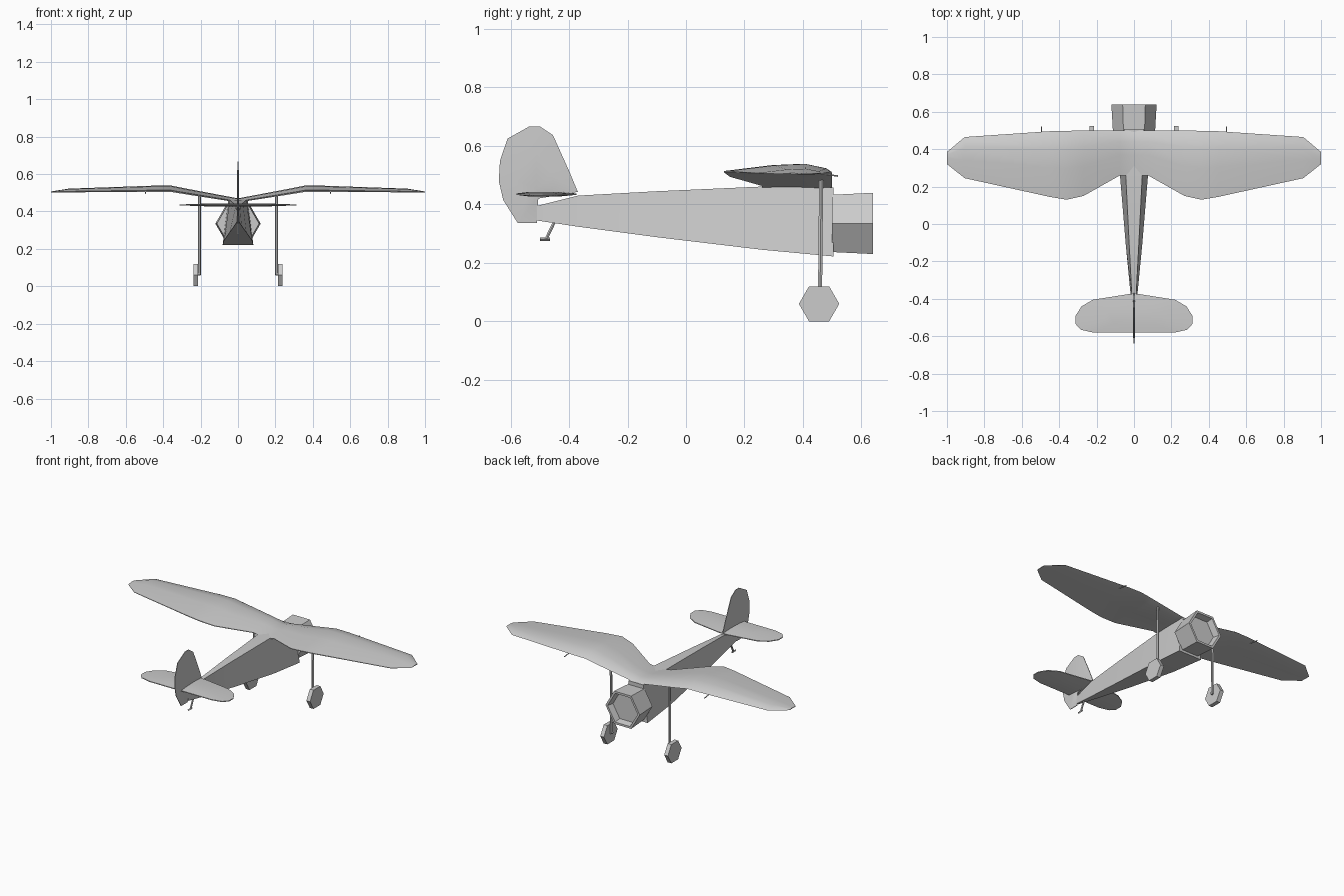
import bpy, bmesh
from math import cos, sin, pi, radians
from mathutils import Vector

cube = bpy.data.objects.get("Cube")
if cube:
    bpy.data.objects.remove(cube, do_unlink=True)

grey = bpy.data.materials.new("light_grey")
grey.use_nodes = True
GREY = (0.6, 0.6, 0.6, 1)
grey.diffuse_color = GREY
grey.node_tree.nodes["Principled BSDF"].inputs["Base Color"].default_value = GREY


def loft(name, rings, smooth=None):
    """Skin a series of equal-length rings and cap both ends."""
    bm = bmesh.new()
    rows = [[bm.verts.new(p) for p in ring] for ring in rings]
    n = len(rows[0])
    for a, b in zip(rows, rows[1:]):
        for i in range(n):
            j = (i + 1) % n
            bm.faces.new((a[i], a[j], b[j], b[i]))
    bm.faces.new(rows[0])
    bm.faces.new(rows[-1])
    bmesh.ops.recalc_face_normals(bm, faces=bm.faces)
    mesh = bpy.data.meshes.new(name)
    bm.to_mesh(mesh)
    bm.free()
    mesh.materials.append(grey)
    obj = bpy.data.objects.new(name, mesh)
    bpy.context.collection.objects.link(obj)
    if smooth:
        bpy.ops.object.select_all(action='DESELECT')
        obj.select_set(True)
        bpy.context.view_layer.objects.active = obj
        bpy.ops.object.shade_smooth_by_angle(angle=radians(smooth))
    return obj


def rod(name, start, end, radius, sides=6):
    """Straight bar between two points."""
    start, end = Vector(start), Vector(end)
    turn = (end - start).to_track_quat('Z', 'Y')
    ring = [turn @ Vector((radius * cos(2 * pi * i / sides), radius * sin(2 * pi * i / sides), 0))
            for i in range(sides)]
    return loft(name, [[start + p for p in ring], [end + p for p in ring]])


def plate(name, outline, centre, thickness, place):
    """Flat surface, thickest in the middle and thin at its rim."""
    def ring(scale, h):
        return [place(centre[0] + (u - centre[0]) * scale,
                      centre[1] + (v - centre[1]) * scale, h) for u, v in outline]
    t = thickness / 2
    return loft(name, [ring(.5, -t), ring(1, -t * .3), ring(1, t * .3), ring(.5, t)], 30)


# Fuselage: y, bottom half width, top half width, bottom z, top z
stations = [(-.51, .006, .004, .345, .395), (-.37, .019, .012, .324, .43),
            (-.1, .045, .026, .288, .445), (.26, .075, .044, .245, .461),
            (.505, .082, .052, .222, .457)]
loft("fuselage", [[(-b, y, lo), (b, y, lo), (t, y, hi), (-t, y, hi)]
                  for y, b, t, lo, hi in stations], 20)


# Hollow six-sided engine cowl
def hexagon(radius, y):
    return [(radius * cos(i * pi / 3), y, .335 + radius * sin(i * pi / 3)) for i in range(6)]


loft("engine_cowl", [hexagon(r, y) for r, y in
                     ((.113, .5), (.121, .64), (.106, .64), (.096, .6))])

# Gull wing: x, leading y, trailing y, base z, thickness
half = [(.075, .5, .26, .462, .022), (.27, .5, .15, .493, .028), (.36, .498, .13, .508, .031),
        (.45, .496, .145, .508, .03), (.905, .465, .245, .504, .018), (1, .385, .32, .503, .004)]
foil = [(0, .1), (.05, .5), (.25, 1), (.55, .85), (1, .2), (1, .05), (.55, .1), (.15, -.1)]


def section(x, lead, trail, base, thick):
    return [(x, lead + (trail - lead) * c, base + thick * h) for c, h in foil]


wing_rings = [section(-s[0], *s[1:]) for s in reversed(half)]
wing_rings.append(section(0, .5, .26, .45, .02))
wing_rings += [section(*s) for s in half]
loft("wing", wing_rings, 30)

# Tailplane and fin
edge = [(.03, -.375), (.22, -.405), (.28, -.44), (.312, -.49),
        (.312, -.535), (.285, -.565), (.22, -.58)]
plate("tailplane", edge + [(-x, y) for x, y in reversed(edge)], (0, -.49), .016,
      lambda u, v, h: (u, v, .435 + h))
fin = [(-.37, .443), (-.40, .515), (-.455, .637), (-.5, .667), (-.535, .667), (-.61, .625),
       (-.636, .55), (-.64, .48), (-.625, .415), (-.575, .336), (-.51, .336), (-.505, .42)]
plate("fin_and_rudder", fin, (-.52, .49), .012, lambda u, v, h: (h, u, v))

# Tail skid
rod("tail_skid_leg", (0, -.45, .34), (0, -.478, .282), .006)
rod("tail_skid_foot", (0, -.5, .281), (0, -.465, .281), .006, 4)

# Wheels, legs and wing barrels on both sides
for side, sign in (("left", 1), ("right", -1)):
    loft(side + "_wheel", [[(sign * x, .455 + .069 * cos(i * pi / 3), .06 + .069 * sin(i * pi / 3))
                            for i in range(6)] for x in (.213, .239)])
    rod(side + "_leg", (sign * .207, .458, .06), (sign * .207, .462, .487), .008)
    rod(side + "_axle", (sign * .2, .455, .065), (sign * .22, .455, .065), .008)
    rod(side + "_wing_barrel", (sign * .495, .46, .505), (sign * .495, .52, .497), .003)
